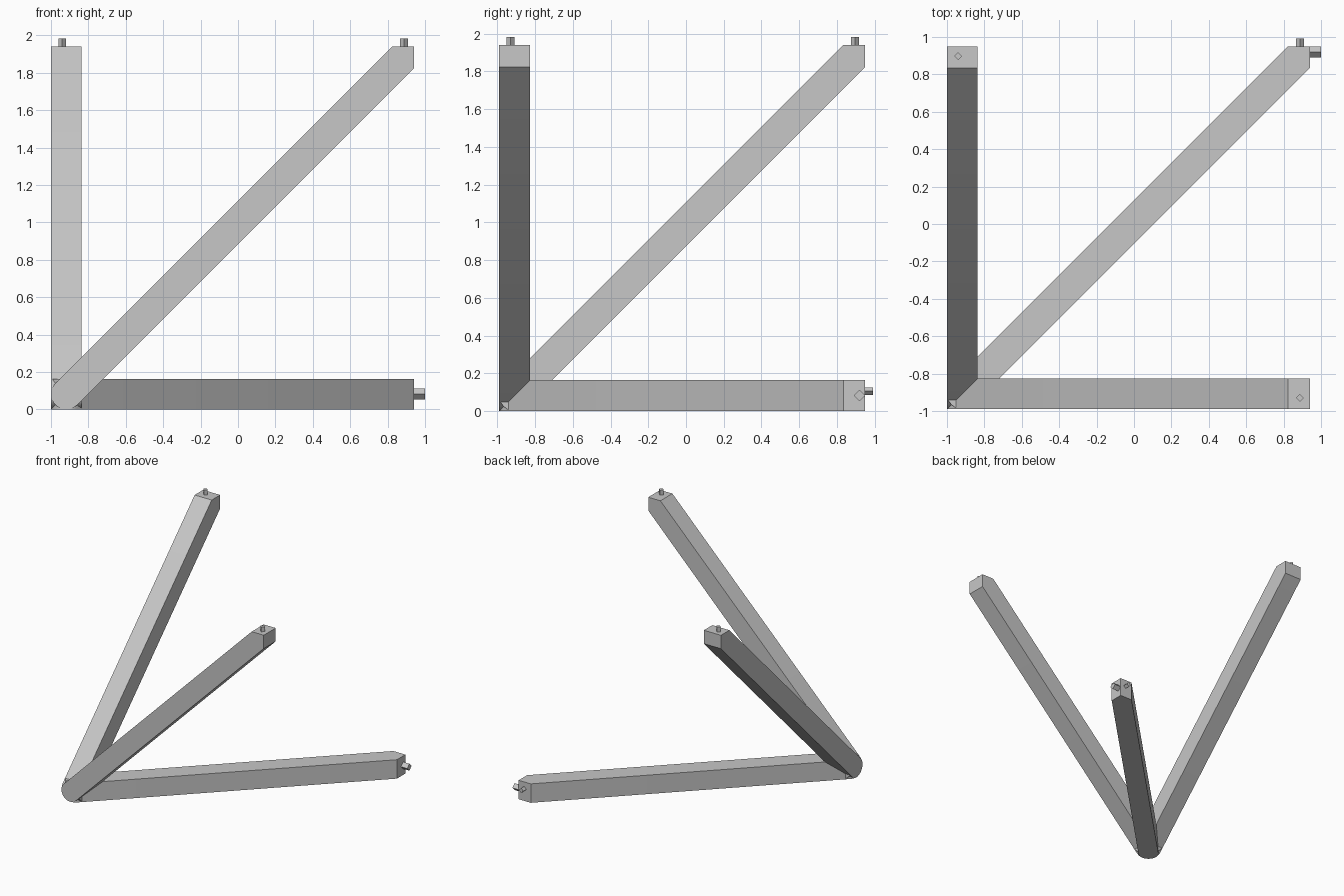
import bpy
import bmesh
import math
from mathutils import Vector

if "Cube" in bpy.data.objects:
    bpy.data.objects.remove(bpy.data.objects["Cube"])

ORIGIN = Vector((-1.0, -0.99, 0.0))   # outer corner where the bars meet
LENGTH = 1.94                         # reach of each bar along its two axes
WIDTH = 0.164
R = WIDTH / 2
CUT = R * math.sqrt(2)

grey = bpy.data.materials.new("plain_grey")
grey.use_nodes = True
colour = (0.57, 0.57, 0.57, 1)
grey.diffuse_color = colour
grey.node_tree.nodes["Principled BSDF"].inputs["Base Color"].default_value = colour


def finish(name, bm):
    bmesh.ops.recalc_face_normals(bm, faces=bm.faces)
    mesh = bpy.data.meshes.new(name)
    bm.to_mesh(mesh)
    bm.free()
    mesh.materials.append(grey)
    obj = bpy.data.objects.new(name, mesh)
    bpy.context.collection.objects.link(obj)
    return obj


def bar(name, a, b, c):
    """Square bar running diagonally between axes a and b, thick along c."""
    arc = [math.radians(135 + 180 * i / 16) for i in range(17)]
    outline = [(R + R * math.cos(t), R + R * math.sin(t)) for t in arc]
    outline += [(LENGTH, LENGTH - CUT), (LENGTH, LENGTH), (LENGTH - CUT, LENGTH)]
    bm = bmesh.new()
    verts = []
    for u, v in outline:
        p = ORIGIN.copy()
        p[a] += u
        p[b] += v
        verts.append(bm.verts.new(p))
    face = bm.faces.new(verts)
    ext = bmesh.ops.extrude_face_region(bm, geom=[face])
    shift = Vector((0, 0, 0))
    shift[c] = WIDTH
    bmesh.ops.translate(bm, vec=shift, verts=[e for e in ext["geom"] if isinstance(e, bmesh.types.BMVert)])
    obj = finish(name, bm)
    bpy.ops.object.select_all(action="DESELECT")
    obj.select_set(True)
    bpy.context.view_layer.objects.active = obj
    bpy.ops.object.shade_smooth_by_angle(angle=math.radians(30))


def pin(name, base, axis, radius, height):
    """Four-sided peg standing on a bar end, corners along the axes."""
    i, j = [k for k in range(3) if k != axis]
    bm = bmesh.new()
    rings = []
    for h in (-0.02, height):
        ring = []
        for n in range(4):
            p = Vector(base)
            p[axis] += h
            p[i] += radius * round(math.cos(n * math.pi / 2))
            p[j] += radius * round(math.sin(n * math.pi / 2))
            ring.append(bm.verts.new(p))
        bm.faces.new(ring)
        rings.append(ring)
    for n in range(4):
        m = (n + 1) % 4
        bm.faces.new((rings[0][n], rings[0][m], rings[1][m], rings[1][n]))
    finish(name, bm)


# Three bars, one in each coordinate plane
bar("floor_bar", 0, 1, 2)
bar("front_bar", 0, 2, 1)
bar("side_bar", 1, 2, 0)

# Pegs on the bar ends
pin("front_bar_pin", (0.887, -0.93, LENGTH), 2, 0.021, 0.042)
pin("side_bar_pin", (-0.94, 0.897, LENGTH), 2, 0.021, 0.042)
pin("floor_bar_back_pin", (0.887, 0.95, 0.105), 1, 0.021, 0.042)
pin("floor_bar_side_pin", (0.94, 0.92, 0.082), 0, 0.03, 0.06)
